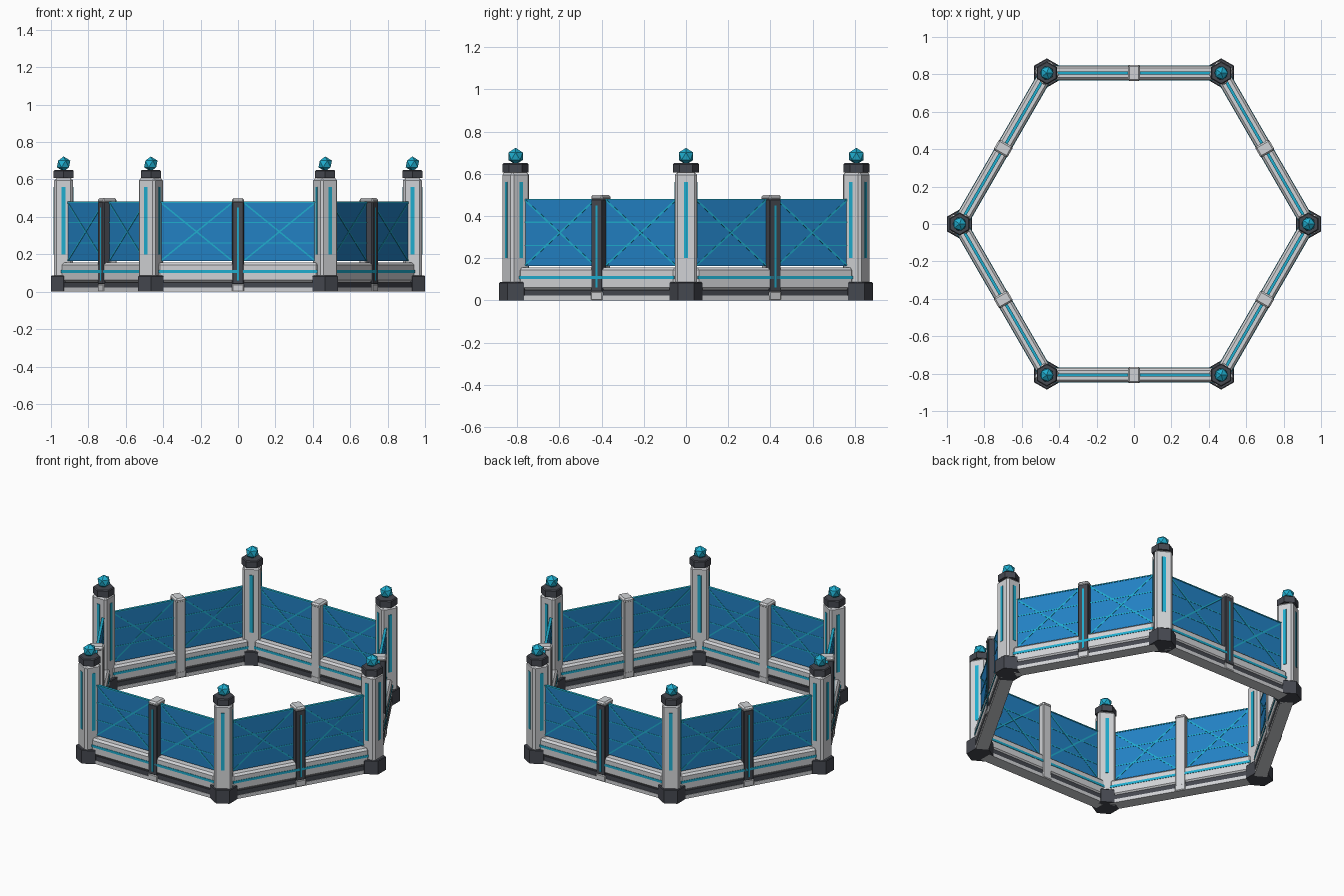
import bpy, bmesh, math
from mathutils import Matrix, Vector

if "Cube" in bpy.data.objects:
    bpy.data.objects.remove(bpy.data.objects["Cube"])

R = 0.9325                              # corner radius of the hexagonal fence
APO = R * math.cos(math.pi / 6)         # distance from centre to each wall


def material(name, rgb):
    m = bpy.data.materials.new(name)
    m.diffuse_color = (*rgb, 1)
    m.use_nodes = True
    m.node_tree.nodes["Principled BSDF"].inputs["Base Color"].default_value = m.diffuse_color
    return m


LIGHT = material("light_grey", (0.64, 0.65, 0.67))
DARK = material("dark_grey", (0.06, 0.065, 0.08))
GLASS = material("blue_glass", (0.016, 0.22, 0.55))
CYAN = material("cyan_glow", (0.014, 0.42, 0.62))


def finish(name, bm, mat, frame):
    me = bpy.data.meshes.new(name)
    bm.transform(frame)
    bm.to_mesh(me)
    bm.free()
    me.materials.append(mat)
    ob = bpy.data.objects.new(name, me)
    bpy.context.collection.objects.link(ob)
    return ob


def box(name, mat, frame, lo, hi, bevel=0.0, tilt=0.0):
    """Box between two corners; tilt turns it about its local x axis centre."""
    lo, hi = Vector(lo), Vector(hi)
    bm = bmesh.new()
    bmesh.ops.create_cube(bm, size=1)
    bm.transform(Matrix.Diagonal((*(hi - lo), 1)))
    if bevel:
        bmesh.ops.bevel(bm, geom=bm.edges[:], offset=bevel, segments=1,
                        affect='EDGES', profile=0.5)
    bm.transform(Matrix.Translation((lo + hi) / 2) @ Matrix.Rotation(tilt, 4, 'X'))
    return finish(name, bm, mat, frame)


def hexagon(name, mat, frame, r, z0, z1, bevel):
    bm = bmesh.new()
    bmesh.ops.create_cone(bm, cap_ends=True, segments=6, radius1=r, radius2=r, depth=z1 - z0)
    # corner of the hexagon points along y, flats face outward
    rot = Matrix.Rotation(0 if any(abs(v.co.x) < 1e-4 for v in bm.verts) else math.pi / 6, 4, 'Z')
    bm.transform(Matrix.Translation((0, 0, (z0 + z1) / 2)) @ rot)
    if bevel:
        rim = [e for e in bm.edges if all(v.co.z > z1 - 1e-4 for v in e.verts)]
        bmesh.ops.bevel(bm, geom=rim, offset=bevel, segments=1, affect='EDGES', profile=0.5)
    return finish(name, bm, mat, frame)


def corner_post(a):
    f = Matrix.Rotation(a, 4, 'Z') @ Matrix.Translation((R, 0, 0))
    hexagon("post_foot", DARK, f, 0.078, 0, 0.086, 0.004)
    box("post_shaft", LIGHT, f, (-0.05, -0.052, 0.05), (0.05, 0.052, 0.607), 0.012)
    hexagon("post_collar", DARK, f, 0.062, 0.607, 0.65, 0.005)
    # glowing stripe on each of the four faces
    for k in range(4):
        g = f @ Matrix.Rotation(k * math.pi / 2, 4, 'Z')
        d = 0.05 if k % 2 == 0 else 0.052
        box("post_stripe", CYAN, g, (d - 0.002, -0.01, 0.2), (d + 0.003, 0.01, 0.56))
    # faceted ball on top, not turned with the post
    bm = bmesh.new()
    bmesh.ops.create_icosphere(bm, subdivisions=1, radius=0.04)
    finish("post_orb", bm, CYAN, Matrix.Translation(f @ Vector((0, 0, 0.683))))


def wall(a):
    # local x points outward, local y runs along the wall
    f = Matrix.Rotation(a, 4, 'Z') @ Matrix.Translation((APO, 0, 0))
    box("wall_plinth", LIGHT, f, (-0.0375, -0.43, 0), (0.0375, 0.43, 0.022))
    box("wall_band", DARK, f, (-0.035, -0.43, 0.022), (0.035, 0.43, 0.05))
    box("wall_body", LIGHT, f, (-0.0375, -0.43, 0.05), (0.0375, 0.43, 0.155), 0.012)
    for s in (-1, 1):
        xs = sorted((s * 0.036, s * 0.04))
        box("wall_stripe", CYAN, f, (xs[0], -0.425, 0.101), (xs[1], 0.425, 0.116))

    # middle post: dark outer half, light inner half, light cap and base
    box("mid_post_base", LIGHT, f, (-0.042, -0.0325, 0), (0.042, 0.0325, 0.042), 0.005)
    box("mid_post_inner", LIGHT, f, (-0.041, -0.03, 0.03), (0, 0.03, 0.485), 0.004)
    box("mid_post_outer", DARK, f, (0, -0.031, 0.04), (0.04, 0.031, 0.48), 0.004)
    box("mid_post_stripe", CYAN, f, (0.039, -0.005, 0.06), (0.042, 0.005, 0.45))
    box("mid_post_cap", LIGHT, f, (-0.043, -0.0325, 0.473), (0.043, 0.0325, 0.5), 0.009)

    # glass panel, rail and cross lines on both sides of the middle post
    y0, y1, z0, z1 = 0.028, 0.415, 0.163, 0.478
    w, h = y1 - y0, z1 - z0
    diag, ang = math.hypot(w, h), math.atan2(h, w)
    for s in (-1, 1):
        a0, a1 = sorted((s * y0, s * y1))
        c, zc = (a0 + a1) / 2, (z0 + z1) / 2
        box("glass_panel", GLASS, f, (-0.005, a0, z0), (0.005, a1, z1))
        box("glass_top_rail", CYAN, f, (-0.008, a0, z1 - 0.003), (0.008, a1, z1 + 0.003))
        for t in (-ang, ang):
            box("glass_cross_line", CYAN, f, (-0.007, c - diag / 2 + 0.005, zc - 0.004),
                (0.007, c + diag / 2 - 0.005, zc + 0.004), tilt=t)
        for z in (0.26, 0.37):
            box("glass_level_line", CYAN, f, (-0.0065, a0, z - 0.003), (0.0065, a1, z + 0.003))


for i in range(6):
    corner_post(i * math.pi / 3)
    wall((i + 0.5) * math.pi / 3)
